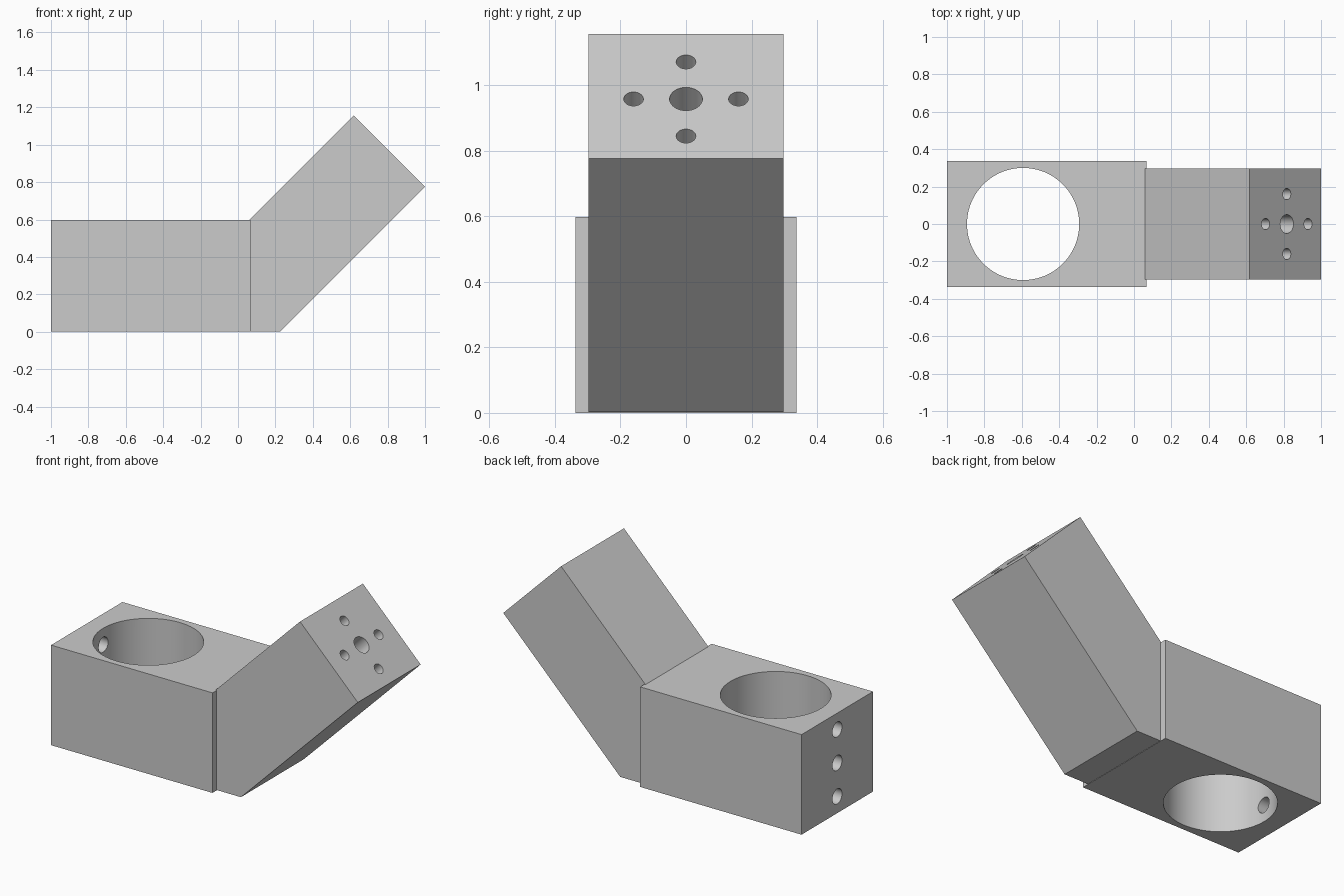
import bpy, bmesh
from math import pi, radians, sqrt
from mathutils import Vector

if "Cube" in bpy.data.objects:
    bpy.data.objects.remove(bpy.data.objects["Cube"])

grey = bpy.data.materials.new("plain grey")
grey.use_nodes = True
colour = (0.6, 0.6, 0.6, 1)
grey.diffuse_color = colour
grey.node_tree.nodes["Principled BSDF"].inputs["Base Color"].default_value = colour


def prism(name, profile, half_width):
    """Extrude an x-z profile symmetrically along y."""
    bm = bmesh.new()
    face = bm.faces.new([bm.verts.new((x, -half_width, z)) for x, z in profile])
    new = bmesh.ops.extrude_face_region(bm, geom=[face])["geom"]
    verts = [v for v in new if isinstance(v, bmesh.types.BMVert)]
    bmesh.ops.translate(bm, verts=verts, vec=(0, 2 * half_width, 0))
    bmesh.ops.recalc_face_normals(bm, faces=bm.faces)
    mesh = bpy.data.meshes.new(name)
    bm.to_mesh(mesh)
    bm.free()
    obj = bpy.data.objects.new(name, mesh)
    bpy.context.collection.objects.link(obj)
    mesh.materials.append(grey)
    return obj


def drill(obj, centre, radius, length, tilt=0, sides=48):
    """Cut a round hole whose axis is tilted from z towards +x."""
    bpy.ops.mesh.primitive_cylinder_add(vertices=sides, radius=radius, depth=length,
                                        location=centre, rotation=(0, tilt, 0))
    cutter = bpy.context.object
    cutter.hide_render = True
    cutter.data.materials.append(grey)
    mod = obj.modifiers.new("hole", 'BOOLEAN')
    mod.operation = 'DIFFERENCE'
    mod.solver = 'EXACT'
    mod.object = cutter
    bpy.context.view_layer.objects.active = obj
    bpy.ops.object.modifier_apply(modifier=mod.name)
    bpy.data.objects.remove(cutter)


# Clamp block with a vertical bore and three screw holes in its end
clamp = prism("clamp_block", [(-1, 0), (0.067, 0), (0.067, 0.598), (-1, 0.598)], 0.337)
drill(clamp, (-0.593, 0, 0.3), 0.3, 1, sides=96)
for z in (0.1, 0.3, 0.5):
    drill(clamp, (-0.95, 0, z), 0.045, 0.3, pi / 2)

# Angled arm rising at 45 degrees
arm = prism("angled_arm", [(0.06, 0.002), (0.227, 0.002), (1, 0.775),
                           (0.618, 1.156), (0.06, 0.598)], 0.297)

# Blind mounting holes in the arm's end face: one in the middle, four around it
axis = Vector((1, 0, 1)) / sqrt(2)
across = Vector((1, 0, -1)) / sqrt(2)
side = Vector((0, 1, 0))
centre = Vector((0.817, 0, 0.957))
drill(arm, centre, 0.05, 0.6, pi / 4)
for offset in (across, -across, side, -side):
    drill(arm, centre + offset * 0.16, 0.03, 0.6, pi / 4, 32)

# Smooth hole walls, crisp edges
for obj in (clamp, arm):
    bpy.ops.object.select_all(action='DESELECT')
    obj.select_set(True)
    bpy.context.view_layer.objects.active = obj
    bpy.ops.object.shade_smooth_by_angle(angle=radians(30))
